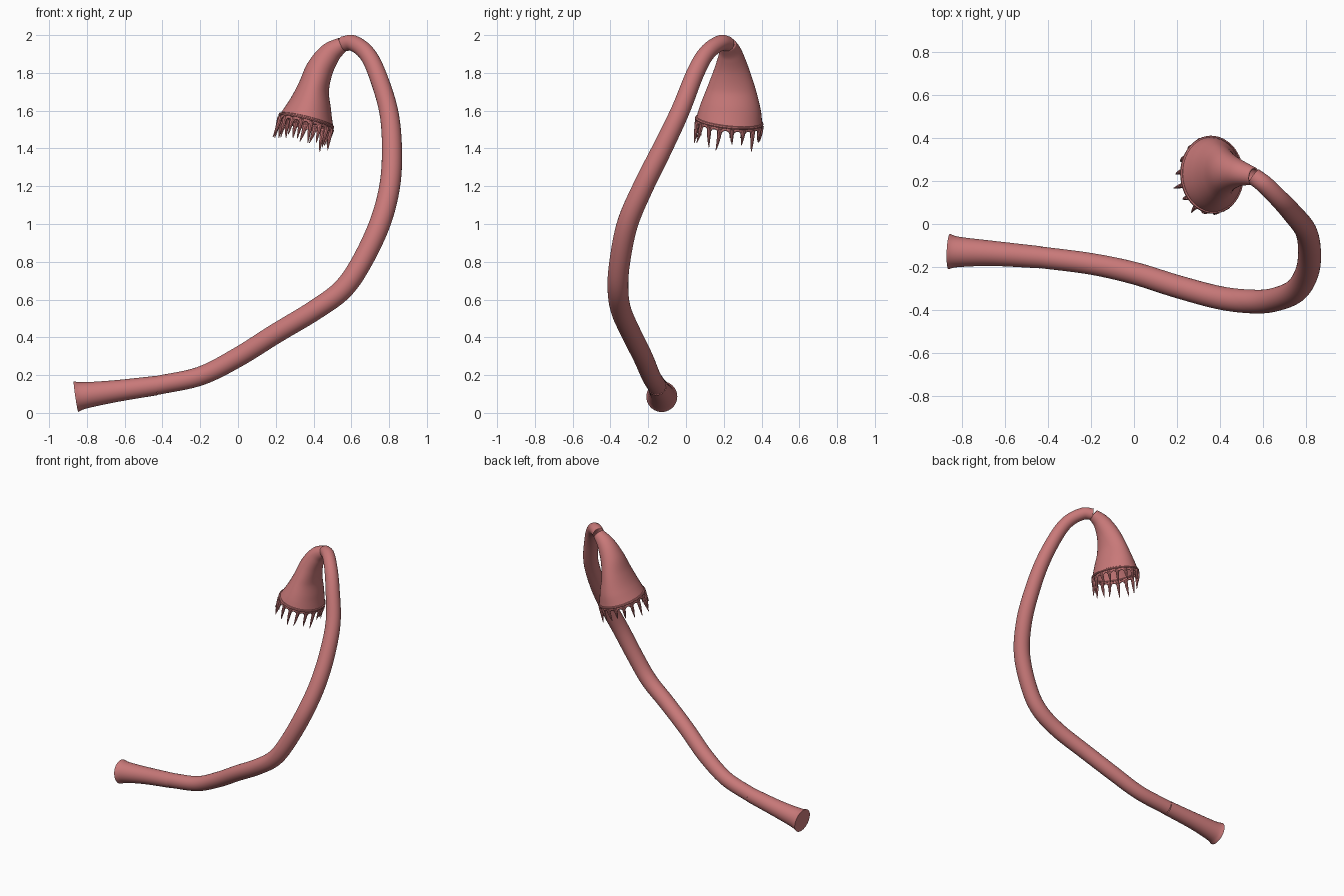
import bpy, bmesh, math, random
from mathutils import Vector

if "Cube" in bpy.data.objects:
    bpy.data.objects.remove(bpy.data.objects["Cube"])

random.seed(4)
SIDES = 40
flesh = bpy.data.materials.new("flesh_pink")
flesh.diffuse_color = (0.58, 0.19, 0.19, 1)
flesh.use_nodes = True
flesh.node_tree.nodes["Principled BSDF"].inputs["Base Color"].default_value = flesh.diffuse_color


def spline(keys, steps):
    """Catmull-Rom through tuples of any length."""
    k = [Vector(p) for p in keys]
    k = [2 * k[0] - k[1]] + k + [2 * k[-1] - k[-2]]
    out = []
    for i in range(1, len(k) - 2):
        a, b, c, d = k[i - 1:i + 3]
        for s in range(steps):
            t = s / steps
            out.append(0.5 * (2 * b + (c - a) * t + (2 * a - 5 * b + 4 * c - d) * t * t
                              + (3 * b - a - 3 * c + d) * t ** 3))
    return out + [k[-2]]


def frame(tangent):
    t = tangent.normalized()
    side = (Vector((0, 1, 0)) - t * t.y).normalized()
    return side, t.cross(side)


def sweep(bm, keys, steps=8, sides=SIDES, cap_start=False, cap_end=False):
    """Tube through keys (x, y, z, radius_side, radius_up)."""
    pts = spline(keys, steps)
    rings = []
    for i, p in enumerate(pts):
        tan = (pts[min(i + 1, len(pts) - 1)] - pts[max(i - 1, 0)])[:3]
        side, up = frame(Vector(tan))
        c = Vector(p[:3])
        rings.append([bm.verts.new(c + side * p[3] * math.cos(a) + up * p[4] * math.sin(a))
                      for a in (2 * math.pi * j / sides for j in range(sides))])
    for r, q in zip(rings, rings[1:]):
        for j in range(sides):
            n = (j + 1) % sides
            bm.faces.new((r[j], r[n], q[n], q[j]))
    if cap_start:
        bm.faces.new(rings[0])
    if cap_end:
        bm.faces.new(rings[-1])


def finish(name, bm, thickness=0):
    bmesh.ops.recalc_face_normals(bm, faces=bm.faces)
    me = bpy.data.meshes.new(name)
    bm.to_mesh(me)
    bm.free()
    ob = bpy.data.objects.new(name, me)
    bpy.context.collection.objects.link(ob)
    me.materials.append(flesh)
    bpy.ops.object.select_all(action='DESELECT')
    ob.select_set(True)
    bpy.context.view_layer.objects.active = ob
    bpy.ops.object.shade_smooth_by_angle(angle=math.radians(40))
    if thickness:
        m = ob.modifiers.new("wall", 'SOLIDIFY')
        m.thickness = thickness
        m.offset = -1
    return ob


def tube(name, keys, thickness=0, **kw):
    bm = bmesh.new()
    sweep(bm, [k if len(k) == 5 else k + (k[3],) for k in keys], **kw)
    return finish(name, bm, thickness)


# flared foot
tube("foot", [(-0.858, -0.128, 0.086, 0.082), (-0.81, -0.13, 0.093, 0.07),
              (-0.65, -0.137, 0.115, 0.058), (-0.43, -0.155, 0.145, 0.051)], cap_start=True)

# long curving stem
tube("stem", [(-0.43, -0.155, 0.145, 0.05), (-0.2, -0.185, 0.195, 0.05), (0, -0.228, 0.295, 0.052),
              (0.2, -0.29, 0.42, 0.053), (0.4, -0.343, 0.54, 0.054), (0.55, -0.36, 0.65, 0.055),
              (0.65, -0.352, 0.79, 0.055), (0.75, -0.31, 1.0, 0.056), (0.803, -0.225, 1.2, 0.055),
              (0.815, -0.125, 1.4, 0.053), (0.797, -0.03, 1.6, 0.05), (0.735, 0.05, 1.8, 0.047),
              (0.68, 0.11, 1.905, 0.044), (0.61, 0.18, 1.957, 0.042), (0.555, 0.222, 1.953, 0.04)])

# drooping bell, hollow with an open mouth
tube("bell", [(0.555, 0.222, 1.953, 0.041, 0.039), (0.487, 0.236, 1.902, 0.062, 0.059),
              (0.433, 0.241, 1.82, 0.092, 0.072), (0.4, 0.24, 1.72, 0.128, 0.084),
              (0.379, 0.235, 1.62, 0.16, 0.117), (0.362, 0.229, 1.545, 0.176, 0.146)],
     thickness=0.008)

# mouth frame shared by the rim, skirt and tentacles
axis = Vector((-0.24, -0.1, -0.97)).normalized()
mouth = Vector((0.362, 0.229, 1.545))
side, up = frame(axis)


def at(angle, drop, grow=0.0):
    return (mouth + side * (0.173 + grow) * math.cos(angle)
            + up * (0.143 + grow) * math.sin(angle) + axis * drop)


# rolled rim
bm = bmesh.new()
rows = [[bm.verts.new(at(2 * math.pi * j / 64, 0.009 * math.sin(b), 0.009 * math.cos(b)))
         for b in (2 * math.pi * k / 8 for k in range(8))] for j in range(64)]
for j in range(64):
    r, q = rows[j], rows[(j + 1) % 64]
    for k in range(8):
        bm.faces.new((r[k], q[k], q[(k + 1) % 8], r[(k + 1) % 8]))
finish("rim", bm)

# scalloped skirt: arches between the tentacle roots
COUNT, PER = 17, 10
bm = bmesh.new()
cols = []
for j in range(COUNT * PER):
    f = abs((j % PER) / PER * 2 - 1)
    depth = 0.022 + 0.055 * f ** 3
    cols.append([bm.verts.new(at(2 * math.pi * j / (COUNT * PER), depth * s / 4,
                                 -0.002 + 0.006 * math.sin(s / 4 * math.pi))) for s in range(5)])
for j, r in enumerate(cols):
    q = cols[(j + 1) % len(cols)]
    for s in range(4):
        bm.faces.new((r[s], q[s], q[s + 1], r[s + 1]))
finish("skirt", bm, 0.006)

# ragged tapering tentacles
bm = bmesh.new()
for i in range(COUNT):
    a = 2 * math.pi * i / COUNT
    length = random.uniform(0.085, 0.135)
    bend, flare = random.uniform(-0.07, 0.07), random.uniform(-0.015, 0.018)
    keys = []
    for s, r in ((0.1, 0.012), (0.45, 0.010), (0.75, 0.006), (1, 0.0015)):
        keys.append((*at(a + bend * s * s, length * s, flare * s * s), r, r))
    sweep(bm, keys, steps=3, sides=8, cap_start=True, cap_end=True)
finish("tentacles", bm)
